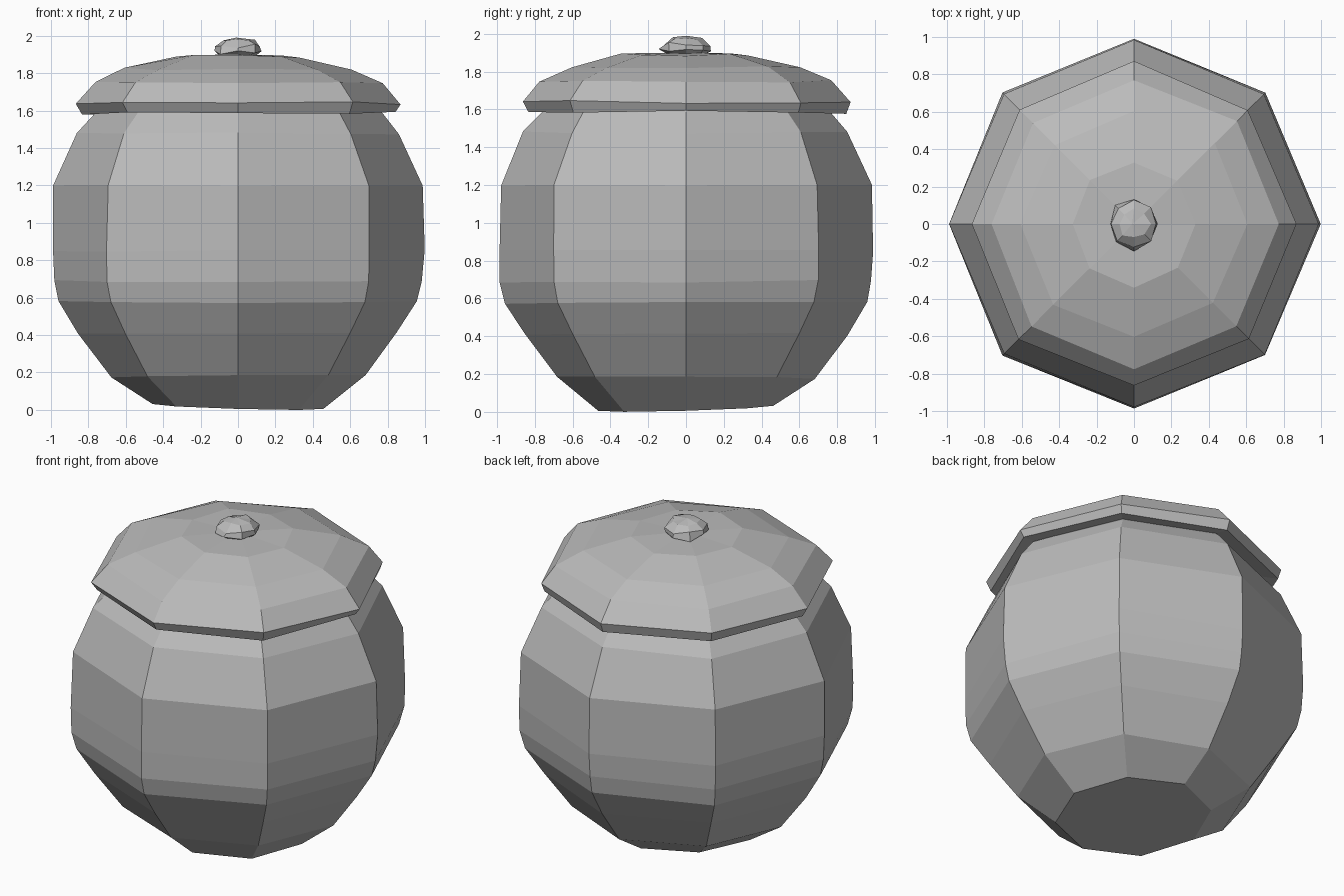
import bpy
import bmesh
import math
import random
from mathutils import Vector

cube = bpy.data.objects.get("Cube")
if cube:
    bpy.data.objects.remove(cube, do_unlink=True)

SIDES = 8


def make_material(name, colour):
    mat = bpy.data.materials.new(name)
    mat.use_nodes = True
    mat.diffuse_color = colour
    mat.node_tree.nodes["Principled BSDF"].inputs["Base Color"].default_value = colour
    return mat


def lathe(name, profile, mat, wobble, seed, crown=None):
    """Eight-sided, slightly uneven turned form from (radius, height) rings."""
    rng = random.Random(seed)
    bm = bmesh.new()
    rings = []
    for radius, height in profile:
        ring = []
        for i in range(SIDES):
            a = math.tau * i / SIDES
            r = radius + rng.uniform(-wobble, wobble)
            z = height + rng.uniform(-wobble, wobble)
            ring.append(bm.verts.new((r * math.cos(a), r * math.sin(a), z)))
        rings.append(ring)
    for low, high in zip(rings, rings[1:]):
        for i in range(SIDES):
            j = (i + 1) % SIDES
            bm.faces.new((low[i], low[j], high[j], high[i]))
    bm.faces.new(list(reversed(rings[0])))
    if crown is None:
        bm.faces.new(rings[-1])
    else:
        tip = bm.verts.new(crown)
        for i in range(SIDES):
            bm.faces.new((rings[-1][i], rings[-1][(i + 1) % SIDES], tip))
    # Tilted foot of the pot, lowest towards the front left
    if name == "pot_body":
        for v in rings[0]:
            v.co.z = 0.018 - 0.04 * (v.co.x - v.co.y) / 1.41
    bmesh.ops.recalc_face_normals(bm, faces=bm.faces)
    mesh = bpy.data.meshes.new(name)
    bm.to_mesh(mesh)
    bm.free()
    mesh.materials.append(mat)
    obj = bpy.data.objects.new(name, mesh)
    bpy.context.collection.objects.link(obj)
    return obj


clay = make_material("grey_clay", (0.5, 0.5, 0.5, 1))

# Rounded pot body
body = lathe("pot_body", [
    (0.46, 0.02), (0.68, 0.18), (0.85, 0.41), (0.955, 0.575), (0.985, 0.69),
    (0.993, 0.85), (0.982, 1.2), (0.86, 1.48), (0.77, 1.58), (0.72, 1.63),
], clay, 0.007, 3)

# Overhanging domed lid
lid = lathe("lid", [
    (0.74, 1.605), (0.84, 1.585), (0.868, 1.64), (0.77, 1.75),
    (0.605, 1.82), (0.335, 1.89),
], clay, 0.009, 7, crown=Vector((0, 0, 1.9)))

# Rough little knob
knob = lathe("lid_knob", [
    (0.09, 1.885), (0.135, 1.91), (0.125, 1.945), (0.08, 1.975),
], clay, 0.011, 12, crown=Vector((-0.01, 0, 1.99)))
